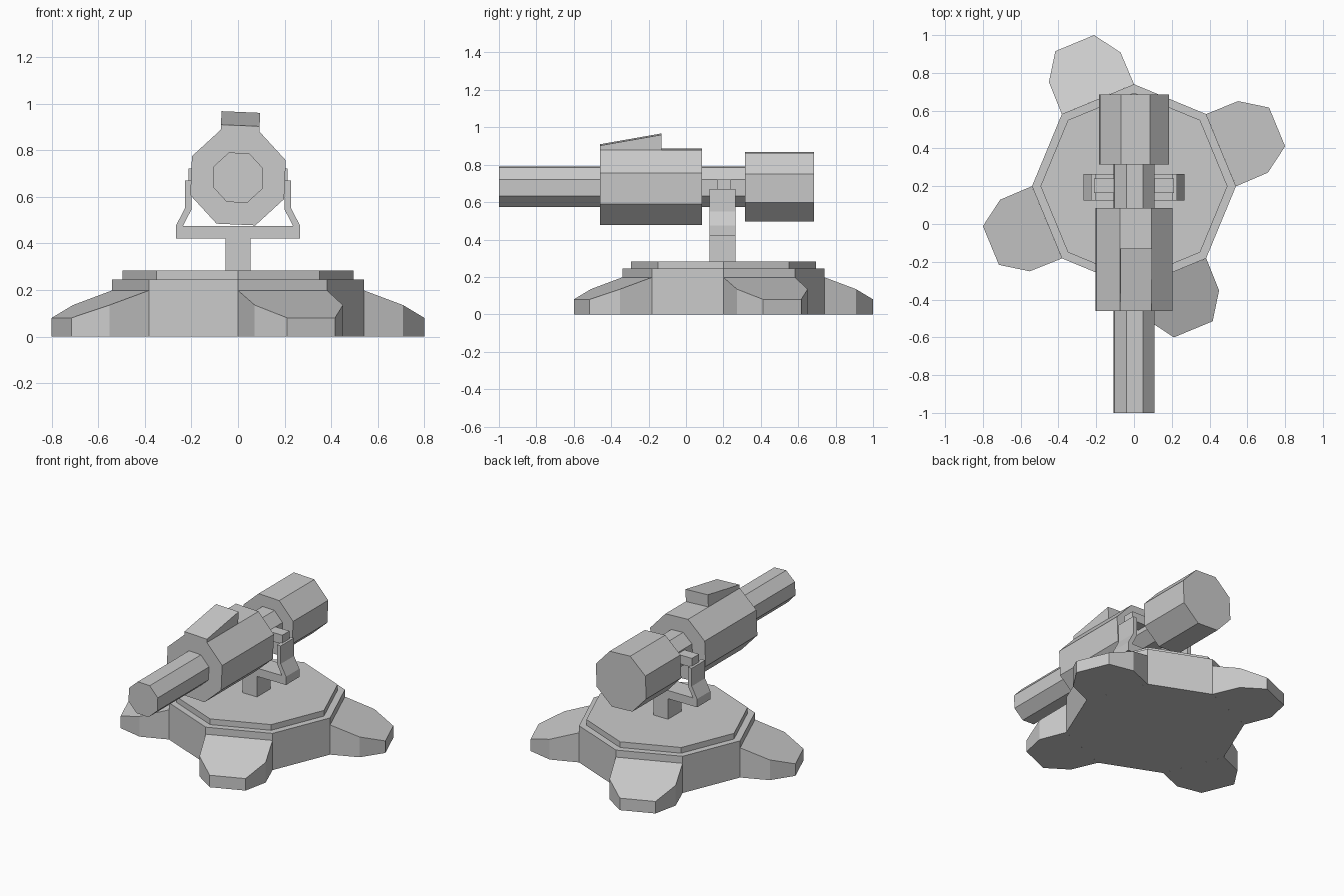
import bpy, bmesh
from math import cos, sin, radians
from mathutils import Matrix

if "Cube" in bpy.data.objects:
    bpy.data.objects.remove(bpy.data.objects["Cube"])

CY = 0.2       # turntable centre in y
AXIS_Z = 0.682 # height of the gun axis
ROLL = radians(-2.5)


def finish(name, bm):
    bmesh.ops.recalc_face_normals(bm, faces=bm.faces)
    mesh = bpy.data.meshes.new(name)
    bm.to_mesh(mesh)
    bm.free()
    obj = bpy.data.objects.new(name, mesh)
    bpy.context.collection.objects.link(obj)
    return obj


def loft(name, *rings, matrix=None):
    """Closed solid through rings with equal point counts."""
    bm = bmesh.new()
    vs = [[bm.verts.new(p) for p in ring] for ring in rings]
    n = len(vs[0])
    bm.faces.new(vs[0])
    bm.faces.new(vs[-1])
    for a, b in zip(vs, vs[1:]):
        for i in range(n):
            j = (i + 1) % n
            bm.faces.new((a[i], a[j], b[j], b[i]))
    if matrix:
        bm.transform(matrix)
    return finish(name, bm)


def octagon(r, start=0.0):
    return [(r * cos(start + radians(45 * i)), r * sin(start + radians(45 * i)))
            for i in range(8)]


def slab(name, r, z0, z1):
    pts = octagon(r)
    return loft(name, *[[(x, y + CY, z) for x, y in pts] for z in (z0, z1)])


def tube(name, r, y0, y1):
    pts = octagon(r, radians(22.5) + ROLL)
    return loft(name, *[[(x, y, z + AXIS_Z) for x, z in pts] for y in (y0, y1)])


def extrude_xz(name, profile, y0, y1):
    return loft(name, *[[(x, y, z) for x, z in profile] for y in (y0, y1)])


# Base and raised turntable
slab("base", 0.54, 0.0, 0.245)
slab("turntable", 0.495, 0.245, 0.283)

# Four sloping feet on alternate sides of the base
half = [(0.499, 0.207, 0.198), (0.682, 0.205, 0.135), (0.82, 0.111, 0.08)]
top = half + [(u, -v, z) for u, v, z in reversed(half)]
bottom = [(u, v, 0) for u, v, z in top]
for k in range(4):
    turn = Matrix.Translation((0, CY, 0)) @ Matrix.Rotation(radians(22.5 + 90 * k), 4, 'Z')
    loft(f"foot_{k + 1}", bottom, top, matrix=turn)

# Post and forked yoke as one profile
side = [(0.053, 0.28), (0.053, 0.42), (0.267, 0.42), (0.267, 0.475), (0.228, 0.55),
        (0.228, 0.67), (0.2, 0.67), (0.2, 0.545), (0.236, 0.475)]
extrude_xz("yoke", side + [(-x, z) for x, z in reversed(side)], 0.125, 0.265)

# Trunnion pin resting in the yoke
extrude_xz("trunnion", [(-0.212, 0.662), (0.212, 0.662), (0.212, 0.722), (-0.212, 0.722)],
           0.165, 0.24)

# Gun: long barrel, front shroud, rear counterweight
tube("barrel", 0.115, -1.0, 0.33)
tube("shroud", 0.218, -0.46, 0.085)
tube("counterweight", 0.198, 0.315, 0.685)

# Wedge on top of the shroud
roll = Matrix.Translation((0, 0, AXIS_Z)) @ Matrix.Rotation(-ROLL, 4, 'Y')
wedge = [(-0.46, 0.19), (-0.13, 0.19), (-0.13, 0.282), (-0.46, 0.224)]
loft("top_wedge", *[[(x, y, z) for y, z in wedge] for x in (-0.083, 0.083)], matrix=roll)
